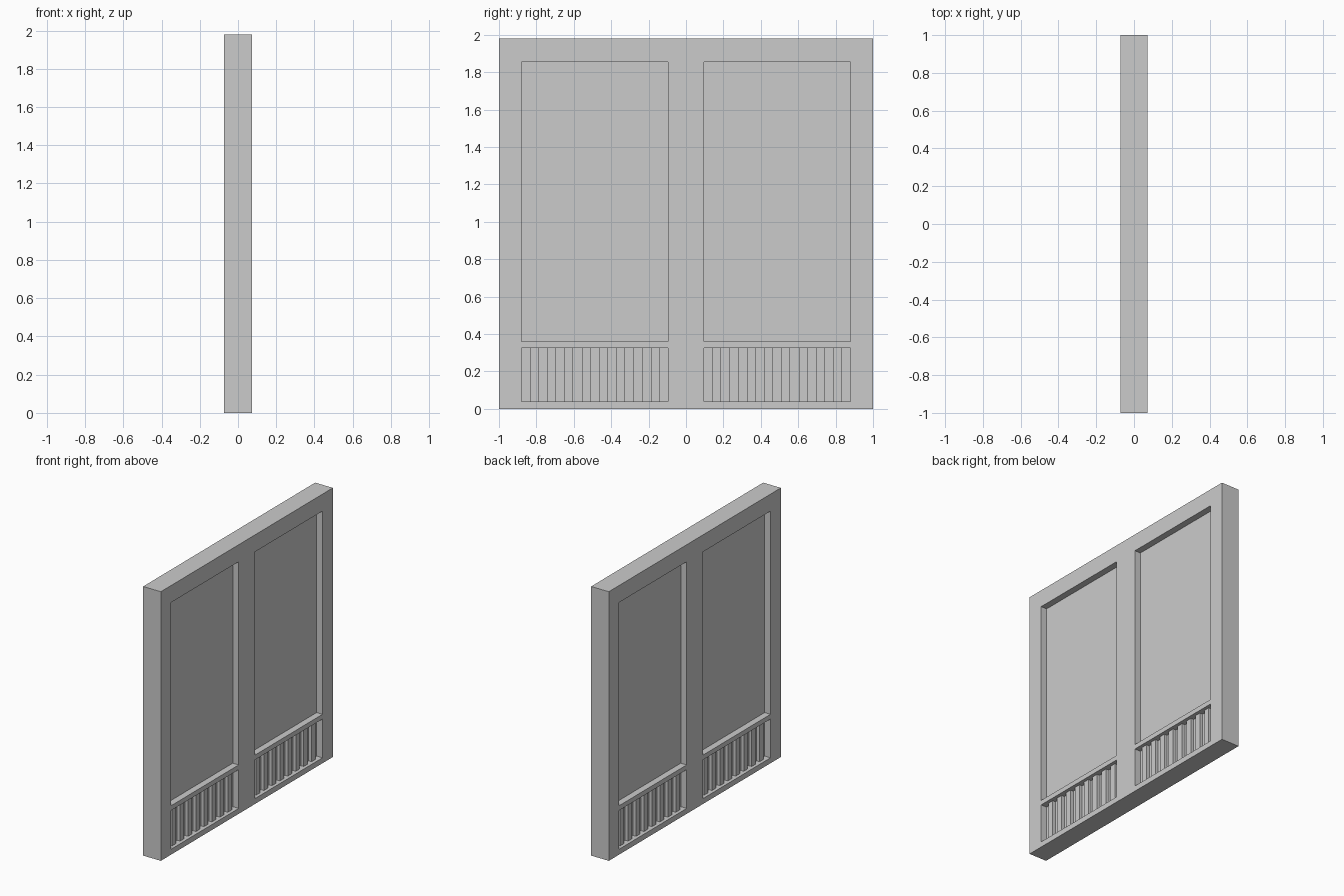
import bpy

if "Cube" in bpy.data.objects:
    bpy.data.objects.remove(bpy.data.objects["Cube"])

# One plain grey for everything
grey = bpy.data.materials.new("grey")
grey.diffuse_color = (0.6, 0.6, 0.6, 1)
grey.use_nodes = True
grey.node_tree.nodes["Principled BSDF"].inputs["Base Color"].default_value = grey.diffuse_color

HALF_T = 0.072            # half the frame thickness
TOP = 1.98
LEAF = (0.095, 0.88)      # inner and outer edge of each opening
PANE_Z = (0.36, 1.855)
VENT_Z = (0.04, 0.325)
SLATS = 17                # equal strips: gap, slat, gap ... gap


def mesh_object(name, boxes):
    """Boxes are (half depth, y0, y1, z0, z1), symmetric about x = 0."""
    verts, faces = [], []
    for d, y0, y1, z0, z1 in boxes:
        b = len(verts)
        verts += [(x, y, z) for x in (-d, d) for y in (y0, y1) for z in (z0, z1)]
        for f in ((0, 1, 3, 2), (4, 6, 7, 5), (0, 4, 5, 1),
                  (2, 3, 7, 6), (0, 2, 6, 4), (1, 5, 7, 3)):
            faces.append([b + i for i in f])
    me = bpy.data.meshes.new(name)
    me.from_pydata(verts, [], faces)
    me.materials.append(grey)
    ob = bpy.data.objects.new(name, me)
    bpy.context.collection.objects.link(ob)
    return ob


# Frame: a slab with four openings cut through
frame = mesh_object("frame", [(HALF_T, -1, 1, 0, TOP)])
openings = [(s, z) for s in (-1, 1) for z in (PANE_Z, VENT_Z)]
cutter = mesh_object("opening_cutter", [
    (0.2, min(s * LEAF[0], s * LEAF[1]), max(s * LEAF[0], s * LEAF[1]), *z)
    for s, z in openings])
cutter.hide_render = True
cutter.hide_viewport = True
cut = frame.modifiers.new("openings", 'BOOLEAN')
cut.operation = 'DIFFERENCE'
cut.solver = 'EXACT'
cut.object = cutter

# Panes, vent backs and vertical slats for each leaf
for s, side in ((-1, "left"), (1, "right")):
    y0, y1 = sorted((s * LEAF[0], s * LEAF[1]))
    mesh_object(side + "_pane", [(0.024, y0, y1, *PANE_Z)])
    mesh_object(side + "_vent_back", [(0.024, y0, y1, *VENT_Z)])
    step = (y1 - y0) / SLATS
    mesh_object(side + "_vent_slats", [
        (0.048, y0 + i * step, y0 + (i + 1) * step, *VENT_Z)
        for i in range(1, SLATS, 2)])
